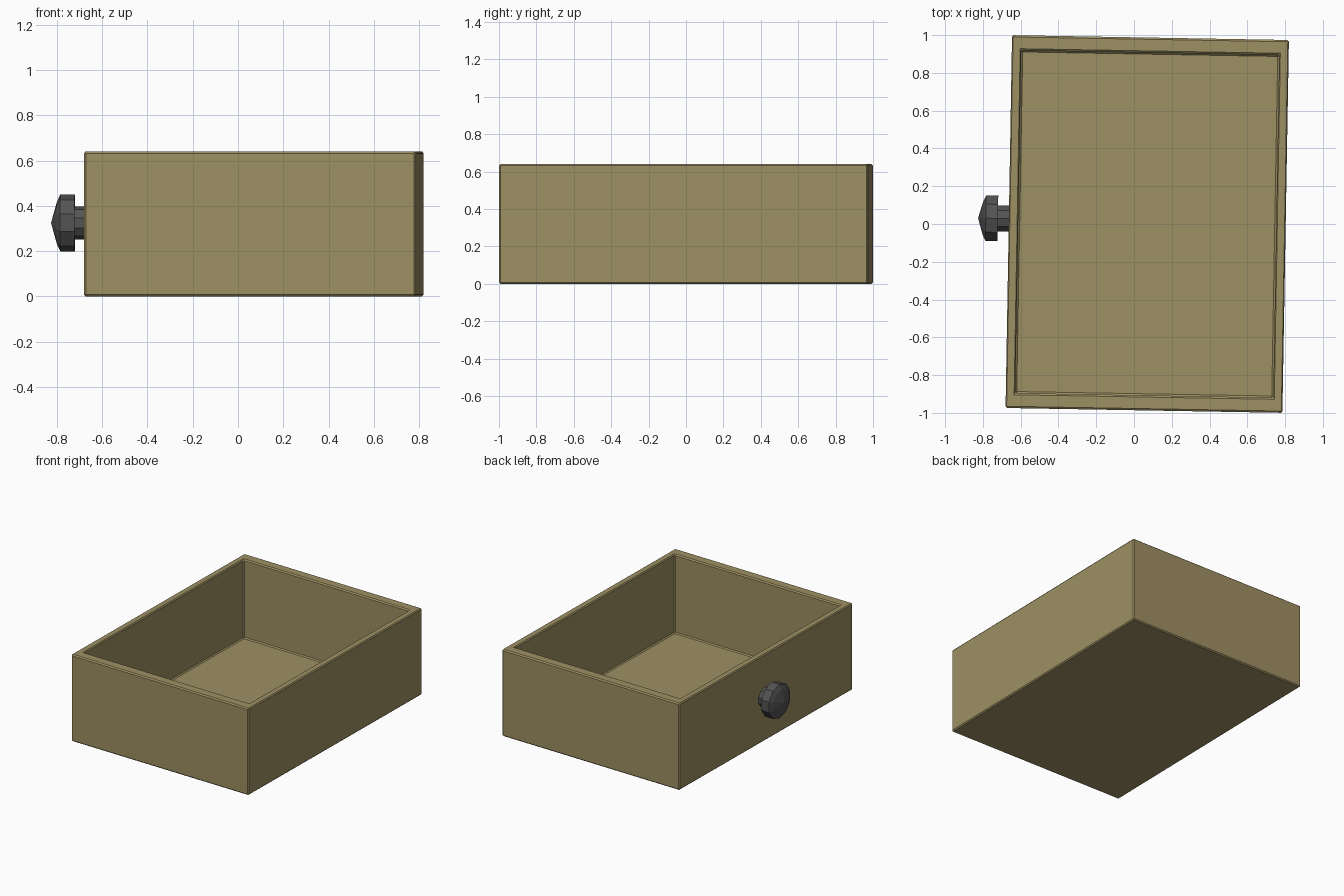
import bpy, bmesh, math
from mathutils import Matrix, Vector

if "Cube" in bpy.data.objects:
    bpy.data.objects.remove(bpy.data.objects["Cube"])


def material(name, colour):
    m = bpy.data.materials.new(name)
    m.diffuse_color = (*colour, 1)
    m.use_nodes = True
    m.node_tree.nodes["Principled BSDF"].inputs["Base Color"].default_value = m.diffuse_color
    return m


wood = material("olive wood", (0.34, 0.28, 0.125))
metal = material("dark metal", (0.088, 0.088, 0.09))

TILT = math.radians(-1.0)
PLACE = Matrix.Translation((0.07, 0, 0)) @ Matrix.Rotation(TILT, 4, 'Z')
W, L, H = 1.466, 1.974, 0.64        # outer size
WI, LI, FLOOR = 1.366, 1.814, 0.06  # cavity size and floor height


def add_object(name, bm, mat):
    bmesh.ops.recalc_face_normals(bm, faces=bm.faces)
    me = bpy.data.meshes.new(name)
    bm.to_mesh(me)
    bm.free()
    me.materials.append(mat)
    ob = bpy.data.objects.new(name, me)
    ob.matrix_world = PLACE
    bpy.context.collection.objects.link(ob)
    return ob


def ring(bm, w, l, z):
    return [bm.verts.new((sx * w / 2, sy * l / 2, z))
            for sx, sy in ((-1, -1), (1, -1), (1, 1), (-1, 1))]


def bridge(bm, a, b):
    n = len(a)
    for i in range(n):
        bm.faces.new((a[i], a[(i + 1) % n], b[(i + 1) % n], b[i]))


# Open tray: outer walls, rim, inner walls, floor
bm = bmesh.new()
rings = [ring(bm, W, L, 0), ring(bm, W, L, H), ring(bm, WI, LI, H), ring(bm, WI, LI, FLOOR)]
for a, b in zip(rings, rings[1:]):
    bridge(bm, a, b)
bm.faces.new(rings[0])
bm.faces.new(rings[-1])
tray = add_object("drawer_box", bm, wood)
bevel = tray.modifiers.new("soft edges", 'BEVEL')
bevel.width = 0.008
bevel.segments = 1


# Knob: profile (distance out from the wall, radius) turned about the x axis
def turned(name, profile, sides):
    bm = bmesh.new()
    prev = None
    for out, r in profile:
        cur = [bm.verts.new((-W / 2 - out, 0.016 + r * math.sin(2 * math.pi * i / sides),
                             0.325 + r * math.cos(2 * math.pi * i / sides)))
               for i in range(sides)]
        if prev:
            bridge(bm, prev, cur)
        else:
            bm.faces.new(cur)
        prev = cur
    tip = bm.verts.new((-W / 2 - profile[-1][0] - 0.026, 0.016, 0.325))
    for i in range(sides):
        bm.faces.new((prev[i], prev[(i + 1) % sides], tip))
    return add_object(name, bm, metal)


turned("knob_stem", [(-0.01, 0.073), (0.07, 0.073)], 10)
turned("knob_head", [(0.058, 0.126), (0.122, 0.126), (0.137, 0.094)], 10)
